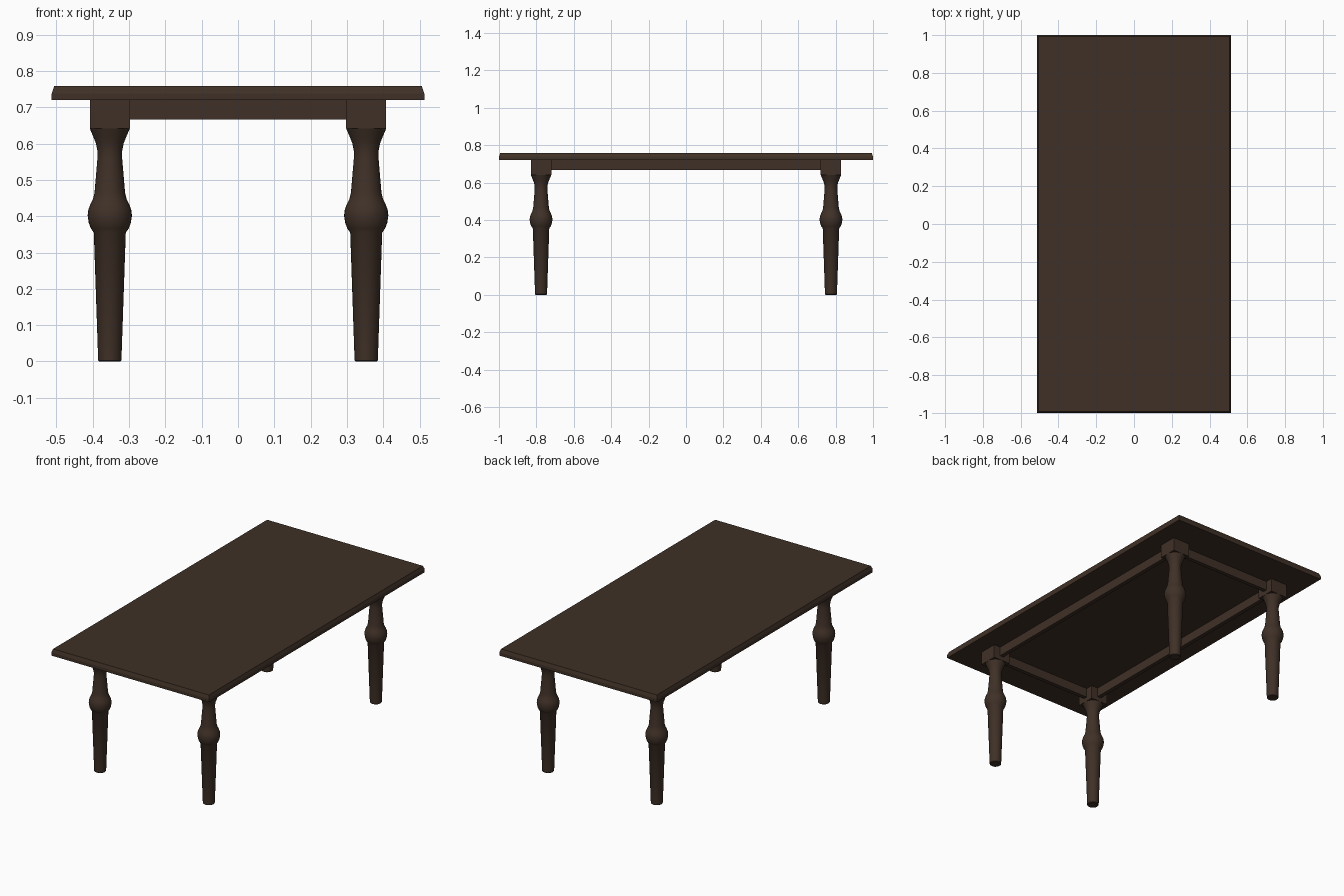
import bpy, bmesh, math

if "Cube" in bpy.data.objects:
    bpy.data.objects.remove(bpy.data.objects["Cube"])

wood = bpy.data.materials.new("dark brown wood")
wood.diffuse_color = (0.050, 0.030, 0.020, 1)
wood.use_nodes = True
wood.node_tree.nodes["Principled BSDF"].inputs["Base Color"].default_value = wood.diffuse_color

LEG_X, LEG_Y = 0.353, 0.775
BLOCK = 0.055
TOP_Z = 0.72


def finish(name, bm, smooth=False):
    bmesh.ops.recalc_face_normals(bm, faces=bm.faces)
    me = bpy.data.meshes.new(name)
    bm.to_mesh(me)
    bm.free()
    me.materials.append(wood)
    ob = bpy.data.objects.new(name, me)
    bpy.context.collection.objects.link(ob)
    if smooth:
        bpy.ops.object.select_all(action='DESELECT')
        ob.select_set(True)
        bpy.context.view_layer.objects.active = ob
        bpy.ops.object.shade_smooth_by_angle(angle=math.radians(35))
    return ob


def loft(bm, rings):
    # bridge successive vertex rings and cap both ends
    rings = [[bm.verts.new(p) for p in r] for r in rings]
    n = len(rings[0])
    for a, b in zip(rings, rings[1:]):
        for i in range(n):
            j = (i + 1) % n
            bm.faces.new((a[i], a[j], b[j], b[i]))
    bm.faces.new(rings[0][::-1])
    bm.faces.new(rings[-1])


def rect(hx, hy, z, cx=0, cy=0):
    return [(cx + sx * hx, cy + sy * hy, z)
            for sx, sy in ((-1, -1), (1, -1), (1, 1), (-1, 1))]


# table top with moulded edge
bm = bmesh.new()
edge = [(0, TOP_Z), (0, 0.738), (0.002, 0.744), (0.005, 0.752), (0.007, 0.758)]
loft(bm, [rect(0.513 - d, 1.0 - d, z) for d, z in edge])
finish("table_top", bm)

# turned legs: radius, height
profile = [(0.029, 0), (0.032, 0.003), (0.044, 0.355), (0.052, 0.366),
           (0.058, 0.382), (0.061, 0.402), (0.059, 0.418), (0.053, 0.434),
           (0.046, 0.448), (0.042, 0.465), (0.034, 0.56), (0.034, 0.58),
           (0.038, 0.600), (0.046, 0.620), (0.055, 0.641)]
N = 32
for sy, end in ((-1, "front"), (1, "back")):
    for sx, side in ((-1, "left"), (1, "right")):
        x, y = sx * LEG_X, sy * LEG_Y
        bm = bmesh.new()
        loft(bm, [[(x + r * math.cos(2 * math.pi * i / N),
                    y + r * math.sin(2 * math.pi * i / N), z)
                   for i in range(N)] for r, z in profile])
        finish(f"{end}_{side}_leg", bm, True)
        # square block joining leg to top
        bm = bmesh.new()
        loft(bm, [rect(BLOCK, BLOCK, z, x, y) for z in (0.641, TOP_Z)])
        finish(f"{end}_{side}_leg_block", bm)

# apron rails between the blocks
T = 0.012
for s, end, side in ((-1, "front", "left"), (1, "back", "right")):
    bm = bmesh.new()
    loft(bm, [rect(LEG_X - BLOCK, T, z, 0, s * LEG_Y) for z in (0.666, TOP_Z)])
    finish(f"{end}_apron", bm)
    bm = bmesh.new()
    loft(bm, [rect(T, LEG_Y - BLOCK, z, s * LEG_X, 0) for z in (0.666, TOP_Z)])
    finish(f"{side}_apron", bm)
